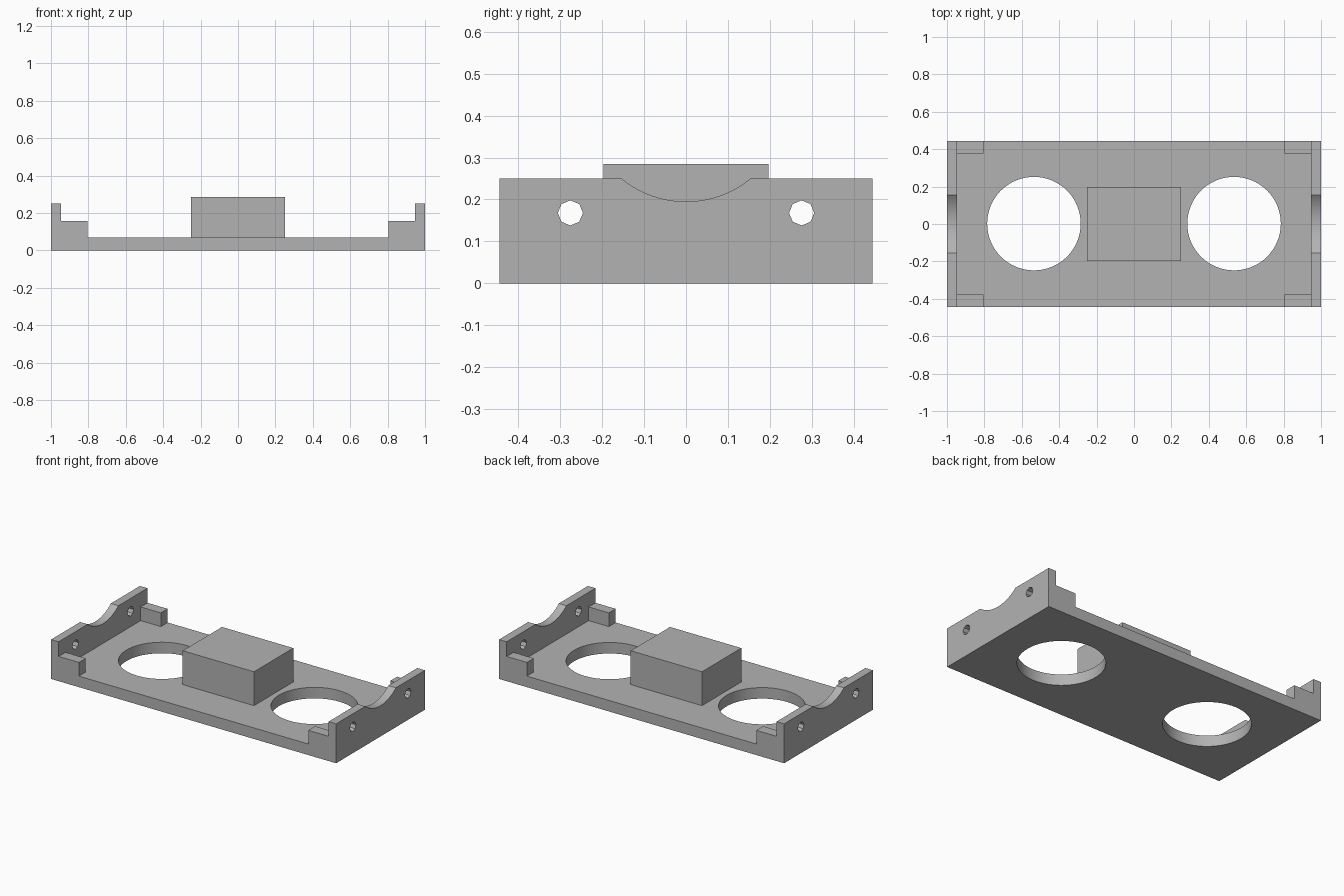
import bpy, math
from math import sin, cos, pi

cube = bpy.data.objects.get("Cube")
if cube:
    bpy.data.objects.remove(cube, do_unlink=True)

grey = bpy.data.materials.new("plain grey")
grey.use_nodes = True
colour = (0.45, 0.45, 0.45, 1)
grey.diffuse_color = colour
grey.node_tree.nodes["Principled BSDF"].inputs["Base Color"].default_value = colour

HALF_DEPTH = 0.445
PLATE_TOP = 0.07
WALL_INNER = 0.947


def circle(cx, cy, r, n):
    return [(cx + r * cos(2 * pi * i / n), cy + r * sin(2 * pi * i / n)) for i in range(n)]


def rect(x0, x1, y0, y1):
    return [(x0, y0), (x1, y0), (x1, y1), (x0, y1)]


def extruded(name, loops, thickness, location, rotation=(0, 0, 0)):
    """Fill an outline with its holes and extrude it about its middle plane."""
    curve = bpy.data.curves.new(name, 'CURVE')
    curve.dimensions = '2D'
    curve.fill_mode = 'BOTH'
    curve.extrude = thickness / 2
    for loop in loops:
        spline = curve.splines.new('POLY')
        spline.points.add(len(loop) - 1)
        for point, (x, y) in zip(spline.points, loop):
            point.co = (x, y, 0, 1)
        spline.use_cyclic_u = True
    obj = bpy.data.objects.new(name, curve)
    obj.location, obj.rotation_euler = location, rotation
    bpy.context.collection.objects.link(obj)
    bpy.ops.object.select_all(action='DESELECT')
    obj.select_set(True)
    bpy.context.view_layer.objects.active = obj
    bpy.ops.object.convert(target='MESH')
    obj = bpy.context.object
    # Weld caps to sides so that only real corners stay sharp
    bpy.ops.object.mode_set(mode='EDIT')
    bpy.ops.mesh.select_all(action='SELECT')
    bpy.ops.mesh.remove_doubles(threshold=0.0001)
    bpy.ops.mesh.normals_make_consistent(inside=False)
    bpy.ops.object.mode_set(mode='OBJECT')
    bpy.ops.object.shade_smooth_by_angle(angle=math.radians(30))
    obj.data.materials.clear()
    obj.data.materials.append(grey)
    return obj


def block(name, x0, x1, y0, y1, z0, z1):
    return extruded(name, [rect(x0, x1, y0, y1)], z1 - z0, (0, 0, (z0 + z1) / 2))


# Base plate with two large round openings
extruded("base_plate",
         [rect(-WALL_INNER, WALL_INNER, -HALF_DEPTH, HALF_DEPTH),
          circle(-0.535, 0.002, 0.25, 64), circle(0.535, 0.002, 0.25, 64)],
         PLATE_TOP, (0, 0, PLATE_TOP / 2))

# Raised block in the middle
block("centre_block", -0.25, 0.25, -0.197, 0.197, PLATE_TOP, 0.285)

# End wall outline with a shallow round notch in its top edge
wall_top, notch_half, notch_depth = 0.25, 0.154, 0.055
radius = (notch_half ** 2 + notch_depth ** 2) / (2 * notch_depth)
sweep = math.asin(notch_half / radius)
notch = []
for i in range(17):
    a = sweep * (1 - i / 8)
    notch.append((radius * sin(a), wall_top - notch_depth + radius * (1 - cos(a))))
outline = [(-HALF_DEPTH, 0), (HALF_DEPTH, 0), (HALF_DEPTH, wall_top),
           *notch, (-HALF_DEPTH, wall_top)]
screw_holes = [circle(y, 0.168, 0.03, 8) for y in (-0.276, 0.276)]

for side, sx in (("left", 1), ("right", -1)):
    extruded(f"{side}_end_wall", [outline, *screw_holes], 1 - WALL_INNER,
             (sx * (1 + WALL_INNER) / 2, 0, 0), (pi / 2, 0, pi / 2))
    # Low corner blocks against the wall
    for end, sy in (("front", -1), ("back", 1)):
        xs = sorted((sx * 0.805, sx * WALL_INNER))
        ys = sorted((sy * 0.377, sy * HALF_DEPTH))
        block(f"{end}_{side}_corner_block", *xs, *ys, PLATE_TOP, 0.157)
